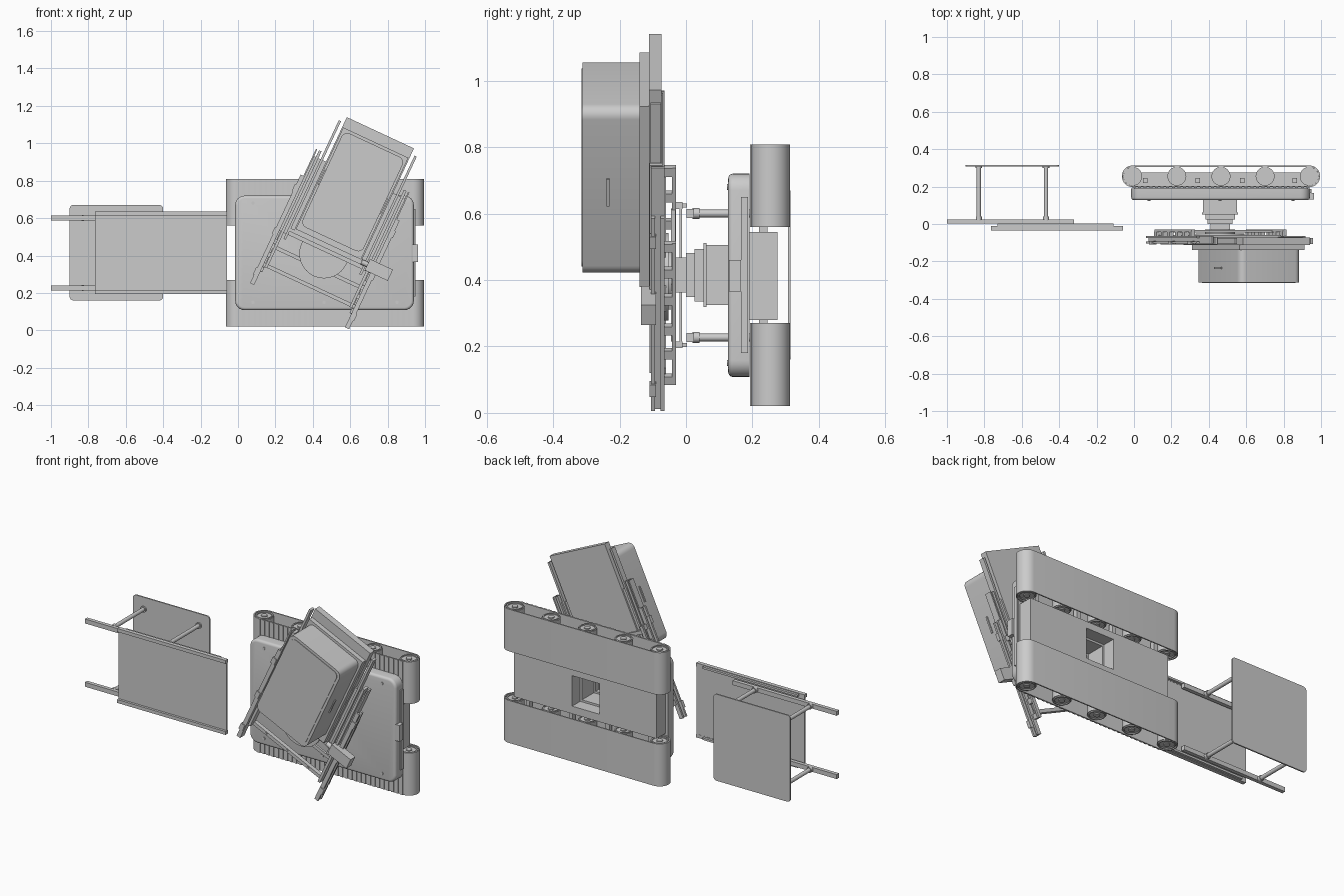
import bpy, bmesh, math
from mathutils import Matrix, Vector

if "Cube" in bpy.data.objects:
    bpy.data.objects.remove(bpy.data.objects["Cube"])

TURN = Matrix.Translation((0.46, 0, 0.41)) @ Matrix.Rotation(math.radians(25), 4, 'Y')
WORLD = Matrix.Identity(4)


def finish(name, bm, m=WORLD, smooth=False):
    bmesh.ops.recalc_face_normals(bm, faces=bm.faces)
    me = bpy.data.meshes.new(name)
    bm.to_mesh(me)
    bm.free()
    ob = bpy.data.objects.new(name, me)
    ob.matrix_world = m
    bpy.context.collection.objects.link(ob)
    if smooth:
        bpy.ops.object.select_all(action='DESELECT')
        ob.select_set(True)
        bpy.context.view_layer.objects.active = ob
        bpy.ops.object.shade_smooth_by_angle(angle=math.radians(30))
    return ob


def box(name, x, y, z, m=WORLD, r=0, rim=0):
    """Box from ranges; r rounds the corners seen from the front, rim rounds the front edge."""
    bm = bmesh.new()
    bmesh.ops.create_cube(bm, size=1)
    for v in bm.verts:
        v.co = Vector([a[0] if c < 0 else a[1] for a, c in zip((x, y, z), v.co)])
    if r:
        es = [e for e in bm.edges if abs(e.verts[0].co.y - e.verts[1].co.y) > 1e-6]
        bmesh.ops.bevel(bm, geom=es, offset=r, segments=6, profile=0.5, affect='EDGES')
    if rim:
        es = [e for e in bm.edges if all(abs(v.co.y - y[0]) < 1e-6 for v in e.verts)]
        bmesh.ops.bevel(bm, geom=es, offset=rim, segments=4, profile=0.5, affect='EDGES')
    return finish(name, bm, m, r > 0)


def cyl(name, a, b, r, m=WORLD, n=32):
    a, b = Vector(a), Vector(b)
    bm = bmesh.new()
    rot = (b - a).to_track_quat('Z', 'Y').to_matrix().to_4x4()
    bmesh.ops.create_cone(bm, cap_ends=True, segments=n, radius1=r, radius2=r, depth=(b - a).length,
                          matrix=Matrix.Translation((a + b) / 2) @ rot)
    return finish(name, bm, m, True)


def ring(name, outer, inner, lo, hi, axis):
    """Hollow prism between two matching 2D loops; axis is 'y' or 'z'."""
    bm = bmesh.new()

    def put(p, h):
        return bm.verts.new((p[0], h, p[1]) if axis == 'y' else (p[0], p[1], h))
    rows = [[put(p, h) for p in loop] for loop, h in
            ((outer, lo), (outer, hi), (inner, hi), (inner, lo))]
    n = len(outer)
    for k in range(4):
        a, b = rows[k], rows[(k + 1) % 4]
        for i in range(n):
            j = (i + 1) % n
            bm.faces.new((a[i], a[j], b[j], b[i]))
    return finish(name, bm, WORLD, axis == 'z')


def stadium(x0, x1, yc, r, n=16):
    right = [(x1 + r * math.cos(t), yc + r * math.sin(t))
             for t in [-math.pi / 2 + math.pi * i / n for i in range(n + 1)]]
    left = [(x0 + r * math.cos(t), yc + r * math.sin(t))
            for t in [math.pi / 2 + math.pi * i / n for i in range(n + 1)]]
    return right + left


def square(h, x=0.46, z=0.415):
    return [(x - h, z - h), (x + h, z - h), (x + h, z + h), (x - h, z + h)]


# Crawler tracks: belt, ribs, road wheels with hubs
for side, z0, z1 in (("lower", 0.02, 0.27), ("upper", 0.56, 0.808)):
    ring(f"track_belt_{side}", stadium(-0.007, 0.937, 0.255, 0.058),
         stadium(-0.007, 0.937, 0.255, 0.051), z0, z1, 'z')
    for i in range(32):
        x = i * 0.03
        box(f"track_rib_{side}", (x - 0.008, x + 0.008), (0.193, 0.198), (z0, z1))
    for x in (-0.007, 0.229, 0.465, 0.701, 0.937):
        cyl(f"road_wheel_{side}", (x, 0.255, z0 + 0.008), (x, 0.255, z1 - 0.008), 0.0505)
        for a, b in ((z0 + 0.002, z0 + 0.02), (z1 - 0.02, z1 - 0.002)):
            cyl(f"wheel_hub_{side}", (x, 0.255, a), (x, 0.255, b), 0.017)
            rim = [(x + math.cos(t) * 0.046, 0.255 + math.sin(t) * 0.046)
                   for t in [math.tau * i / 32 for i in range(32)]]
            inner = [(x + (p - x) * 0.85, 0.255 + (q - 0.255) * 0.85) for p, q in rim]
            ring(f"wheel_rim_{side}", rim, inner, a, b, 'z')
for x in (0.06, 0.34, 0.58, 0.86):
    box("axle_beam", (x - 0.012, x + 0.012), (0.22, 0.245), (0.2, 0.62))

# Hull and deck, both cut through for the tower well
well = box("well_cutter", (0.37, 0.55), (0.05, 0.4), (0.325, 0.505))
well.hide_render = True
well.hide_viewport = True
hull = box("hull", (0.0, 0.93), (0.19, 0.275), (0.28, 0.545))
deck = box("deck", (-0.015, 0.94), (0.127, 0.191), (0.108, 0.72), r=0.05, rim=0.015)
for ob in (hull, deck):
    mod = ob.modifiers.new("well", 'BOOLEAN')
    mod.object = well
    mod.operation = 'DIFFERENCE'
    mod.solver = 'EXACT'
box("deck_end_plate", (0.93, 0.948), (0.165, 0.186), (0.18, 0.65))
box("deck_end_latch", (0.93, 0.962), (0.13, 0.165), (0.365, 0.46))
for x in (0.08, 0.46, 0.85):
    for z in (0.15, 0.68):
        cyl("deck_bolt", (x, 0.123, z), (x, 0.13, z), 0.009, n=12)

# Telescoping square tower
for h, y0, y1 in ((0.09, 0.06, 0.2), (0.097, 0.052, 0.062), (0.079, 0.025, 0.09),
                  (0.066, 0.0, 0.06), (0.052, -0.04, 0.03)):
    ring("tower_section", square(h), square(h - 0.012), y0, y1, 'y')

# Turntable
cyl("turntable", (0, -0.064, 0), (0, -0.03, 0), 0.08, TURN)
cyl("turntable_disc", (0, -0.066, 0), (0, -0.052, 0), 0.132, TURN, 48)

# Sliding frame: cross bars, then rails mirrored left and right
for v in (-0.188, 0.02, 0.2):
    box("cross_bar", (-0.27, 0.27), (-0.085, -0.06), (v - 0.01, v + 0.01), TURN)
for u in (-0.15, 0.0, 0.15):
    cyl("cross_bar_bolt", (u, -0.09, -0.188), (u, -0.08, -0.188), 0.006, TURN, 12)
for s in (-1, 1):
    def side(a, b):
        return tuple(sorted((s * a, s * b)))
    box("lower_rail_web", side(0.268, 0.276), (-0.105, -0.065), (-0.31, 0.49), TURN)
    box("lower_rail_front", side(0.276, 0.292), (-0.105, -0.094), (-0.31, 0.33), TURN)
    box("lower_rail_back", side(0.276, 0.292), (-0.076, -0.065), (-0.31, 0.33), TURN)
    box("middle_rail", side(0.243, 0.258), (-0.11, -0.07), (-0.2, 0.49), TURN)
    box("upper_rail", side(0.217, 0.23), (-0.107, -0.075), (-0.02, 0.68), TURN)
    box("rail_bridge", side(0.19, 0.276), (-0.092, -0.082), (0.03, 0.45), TURN)
    box("support_bar", side(0.26, 0.28), (-0.042, -0.03), (-0.23, 0.24), TURN)
    for v in (-0.215, -0.13, -0.05, 0.05, 0.14, 0.225):
        box("rail_clip", side(0.258, 0.282), (-0.067, -0.04), (v - 0.014, v + 0.014), TURN)
    for v in (-0.24, 0.0, 0.25):
        box("rail_stop", side(0.272, 0.298), (-0.11, -0.09), (v - 0.02, v + 0.02), TURN)
for v in (-0.08, 0.09):
    box("support_cross_bar", (-0.27, 0.27), (-0.045, -0.032), (v - 0.01, v + 0.01), TURN)
box("drive_block", (0.235, 0.37), (-0.135, -0.09), (0.012, 0.078), TURN)
cyl("drive_shaft", (0.2, -0.112, 0.045), (0.24, -0.112, 0.045), 0.014, TURN, 16)

# Carrier plate and equipment housing
box("carrier_plate", (-0.198, 0.198), (-0.112, -0.073), (0.04, 0.713), TURN)
box("carrier_end_bar", (-0.23, 0.23), (-0.112, -0.08), (0.03, 0.048), TURN)
box("housing_flange", (-0.192, 0.192), (-0.14, -0.11), (0.055, 0.655), TURN)
box("housing", (-0.18, 0.18), (-0.312, -0.13), (0.085, 0.64), TURN, r=0.035)
box("housing_lid", (-0.165, 0.165), (-0.315, -0.31), (0.1, 0.625), TURN, r=0.03)
for s in (-1, 1):
    box("housing_handle", (s * 0.182 - 0.004, s * 0.182 + 0.004), (-0.24, -0.23), (0.32, 0.41), TURN)

# Separate loading stand: base, posts, fixed rails, sliding tray
box("stand_base", (-0.9, -0.4), (0.307, 0.315), (0.16, 0.67), r=0.02)
for z in (0.227, 0.6):
    box("stand_rail", (-1.0, -0.32), (0.002, 0.024), (z - 0.013, z + 0.013))
    for x in (-0.83, -0.47):
        cyl("stand_post", (x, 0.02, z), (x, 0.31, z), 0.0115)
        cyl("stand_post_collar", (x, 0.02, z), (x, 0.04, z), 0.016)
for x in (-0.83, -0.47):
    cyl("stand_foot_lower", (x, 0.3, 0.227), (x, 0.31, 0.227), 0.018)
    cyl("stand_foot_upper", (x, 0.3, 0.6), (x, 0.31, 0.6), 0.018)
box("tray_panel", (-0.765, -0.06), (-0.02, -0.012), (0.2, 0.63))
for z in (0.205, 0.624):
    box("tray_rail", (-0.765, -0.058), (-0.034, -0.011), (z - 0.01, z + 0.01))
    box("tray_slider", (-0.73, -0.11), (-0.012, 0.003), (z - 0.006, z + 0.006))
